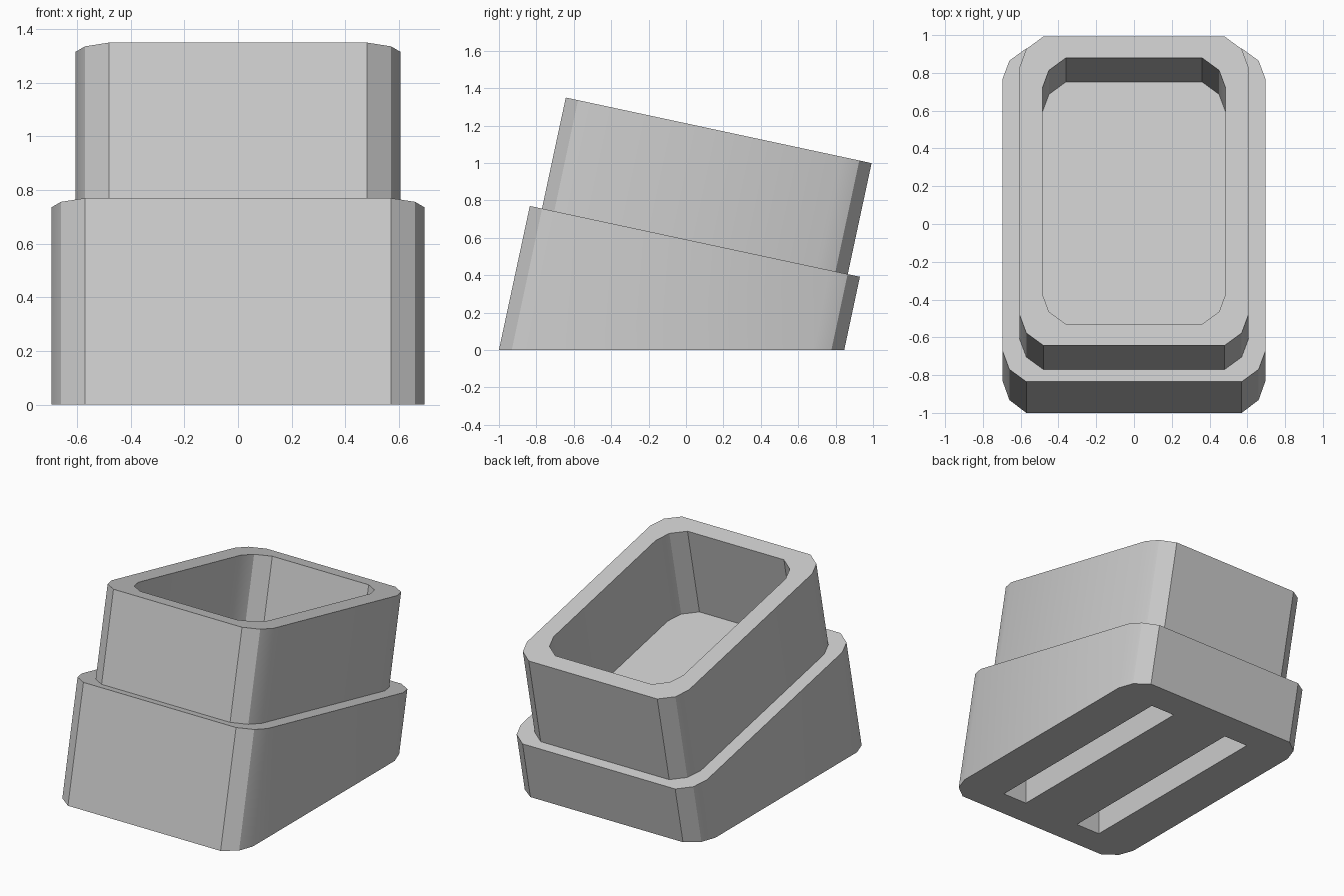
import bpy
import bmesh
import math
from mathutils import Matrix, Vector

if "Cube" in bpy.data.objects:
    bpy.data.objects.remove(bpy.data.objects["Cube"])

TILT = math.atan(0.2145)
HALF_LENGTH = 0.9025

# Tilted frame: origin at the middle of the sloping deck
deck_front = Matrix.Translation((0, -0.835, 0.77))
FRAME = deck_front @ Matrix.Rotation(-TILT, 4, "X") @ Matrix.Translation((0, HALF_LENGTH, 0))

grey = bpy.data.materials.new("light_grey")
grey.use_nodes = True
colour = (0.6, 0.6, 0.6, 1)
grey.diffuse_color = colour
grey.node_tree.nodes["Principled BSDF"].inputs["Base Color"].default_value = colour


def outline(half_x, half_y):
    """Rectangle with two-step chamfered corners, counter-clockwise."""
    corner = [(half_x, half_y - 0.163), (half_x - 0.035, half_y - 0.067), (half_x - 0.125, half_y)]
    right = [(x, -y) for x, y in reversed(corner)] + corner
    return right + [(-x, -y) for x, y in right]


def add_loop(bm, points, z):
    return [bm.verts.new((x, y, z)) for x, y in points]


def bridge(bm, a, b):
    for i in range(len(a)):
        j = (i + 1) % len(a)
        bm.faces.new((a[i], a[j], b[j], b[i]))


def finish(bm, name):
    bmesh.ops.recalc_face_normals(bm, faces=bm.faces)
    mesh = bpy.data.meshes.new(name)
    bm.to_mesh(mesh)
    bm.free()
    mesh.materials.append(grey)
    obj = bpy.data.objects.new(name, mesh)
    bpy.context.collection.objects.link(obj)
    return obj


def select_only(obj):
    bpy.ops.object.select_all(action="DESELECT")
    obj.select_set(True)
    bpy.context.view_layer.objects.active = obj


# Lower base: tilted prism sliced flat at the ground
bm = bmesh.new()
shape = outline(0.695, HALF_LENGTH)
low, high = add_loop(bm, shape, -1.5), add_loop(bm, shape, 0)
bridge(bm, low, high)
bm.faces.new(low)
bm.faces.new(high)
bm.transform(FRAME)
cut = bmesh.ops.bisect_plane(bm, geom=bm.verts[:] + bm.edges[:] + bm.faces[:],
                             plane_co=(0, 0, 0), plane_no=(0, 0, 1), clear_inner=True)
rim = [e for e in cut["geom_cut"] if isinstance(e, bmesh.types.BMEdge)]
bmesh.ops.contextual_create(bm, geom=rim)
base = finish(bm, "lower_base")

# Two long slots in the underside
bm = bmesh.new()
for side in (-1, 1):
    place = Matrix.Translation(Vector((side * 0.3, -0.085, 0)))
    bmesh.ops.create_cube(bm, size=1, matrix=place @ Matrix.Diagonal((0.18, 1.45, 0.4, 1)))
cutter = finish(bm, "slot_cutter")
cutter.hide_render = True
select_only(base)
slots = base.modifiers.new("slots", "BOOLEAN")
slots.operation = "DIFFERENCE"
slots.solver = "EXACT"
slots.object = cutter
bpy.ops.object.modifier_apply(modifier=slots.name)
bpy.data.objects.remove(cutter)

# Upper wall: open tray ring standing on the deck
bm = bmesh.new()
outer, inner = outline(0.605, 0.836), outline(0.485, 0.721)
loops = [add_loop(bm, pts, z) for pts, z in
         ((outer, -0.01), (outer, 0.607), (inner, 0.607), (inner, -0.01))]
for i in range(4):
    bridge(bm, loops[i], loops[(i + 1) % 4])
bm.transform(FRAME)
wall = finish(bm, "upper_wall")

for obj in (base, wall):
    select_only(obj)
    bpy.ops.object.shade_smooth_by_angle(angle=math.radians(30))
